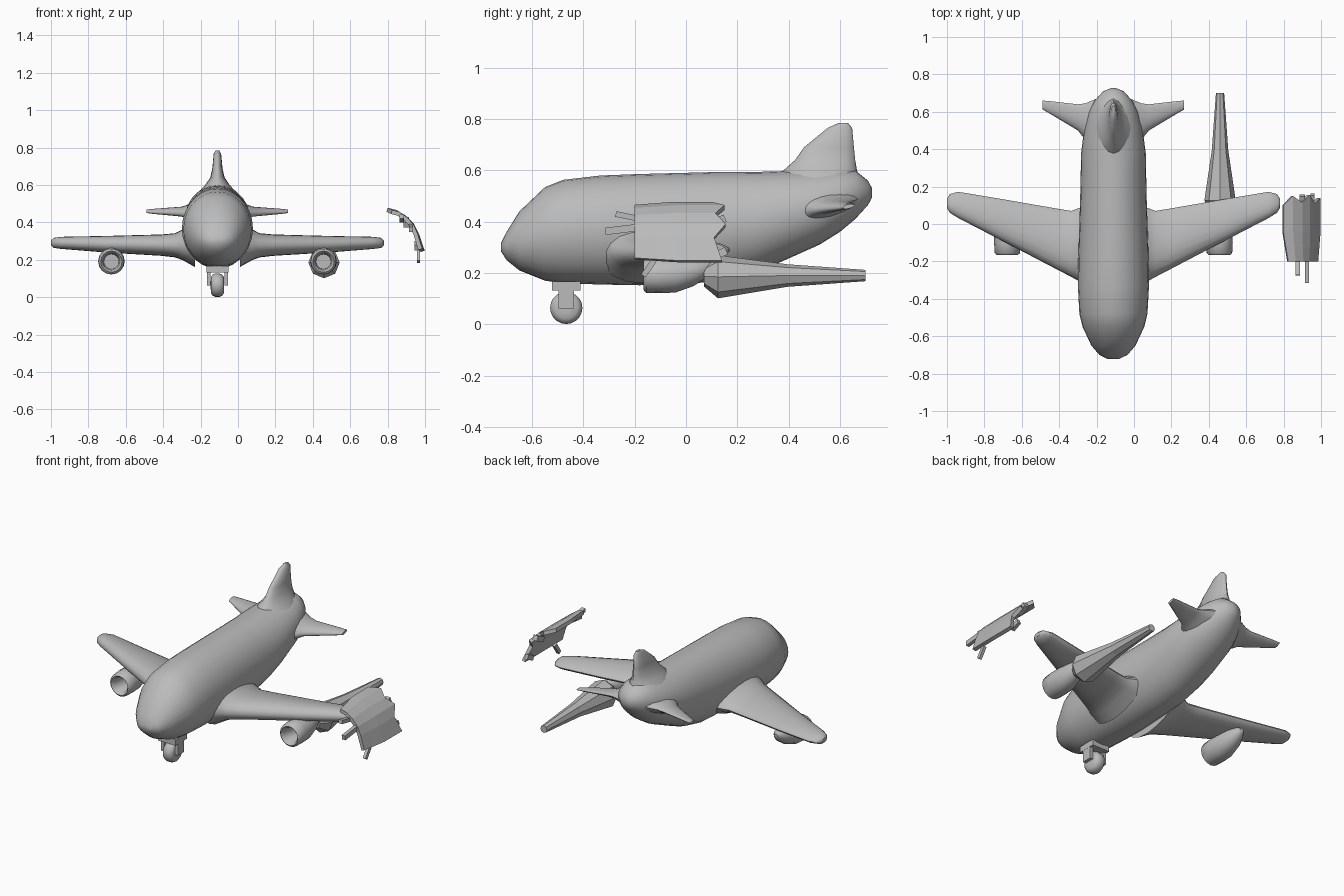
import bpy, bmesh, math
from mathutils import Vector

if "Cube" in bpy.data.objects:
    bpy.data.objects.remove(bpy.data.objects["Cube"])

grey = bpy.data.materials.new("plain_grey")
grey.use_nodes = True
grey.diffuse_color = (0.5, 0.5, 0.5, 1)
grey.node_tree.nodes["Principled BSDF"].inputs["Base Color"].default_value = (0.5, 0.5, 0.5, 1)
CX = -0.11  # aircraft centre line


def finish(name, bm, smooth=True):
    bmesh.ops.recalc_face_normals(bm, faces=bm.faces)
    mesh = bpy.data.meshes.new(name)
    bm.to_mesh(mesh)
    bm.free()
    mesh.materials.append(grey)
    ob = bpy.data.objects.new(name, mesh)
    bpy.context.collection.objects.link(ob)
    if smooth:
        bpy.ops.object.select_all(action='DESELECT')
        ob.select_set(True)
        bpy.context.view_layer.objects.active = ob
        bpy.ops.object.shade_smooth_by_angle(angle=math.radians(45))
    return ob


def loft(name, rings, smooth=True):
    """Skin a list of equal-sized closed rings and cap both ends."""
    bm = bmesh.new()
    rows = [[bm.verts.new(p) for p in ring] for ring in rings]
    n = len(rows[0])
    for a, b in zip(rows, rows[1:]):
        for i in range(n):
            j = (i + 1) % n
            bm.faces.new((a[i], a[j], b[j], b[i]))
    bm.faces.new(rows[0])
    bm.faces.new(rows[-1])
    return finish(name, bm, smooth)


def oval(n):
    return [(math.cos(math.tau * i / n), math.sin(math.tau * i / n)) for i in range(n)]


def tube(name, x, stations, n, smooth=True):
    """Stations along y: (y, centre z, half width, half height)."""
    return loft(name, [[Vector((x + w * c, y, z + h * s)) for c, s in oval(n)]
                       for y, z, w, h in stations], smooth)


def box(name, centre, size, turn=0.0):
    """Box turned about the x axis."""
    bm = bmesh.new()
    bmesh.ops.create_cube(bm, size=1)
    bmesh.ops.scale(bm, vec=size, verts=bm.verts)
    ob = finish(name, bm, False)
    ob.location = centre
    ob.rotation_euler.x = turn
    return ob


# Fuselage: y, bottom, top, half width
body = [(-0.722, 0.285, 0.315, 0.03), (-0.70, 0.25, 0.36, 0.075), (-0.65, 0.21, 0.44, 0.118),
        (-0.55, 0.17, 0.535, 0.165), (-0.48, 0.16, 0.563, 0.182), (-0.335, 0.155, 0.58, 0.19),
        (-0.18, 0.152, 0.586, 0.188), (0.13, 0.165, 0.594, 0.178), (0.27, 0.20, 0.594, 0.175),
        (0.377, 0.246, 0.597, 0.173), (0.52, 0.31, 0.60, 0.155), (0.60, 0.36, 0.605, 0.132),
        (0.66, 0.41, 0.60, 0.10), (0.71, 0.465, 0.56, 0.055), (0.726, 0.495, 0.53, 0.015)]
tube("fuselage", CX, [(y, (a + b) / 2, w, (b - a) / 2) for y, a, b, w in body], 28)


def foil(name, side, sections, tilt):
    """Sections outward: (distance, leading y, trailing y, centre z, thickness)."""
    rings = []
    for d, y0, y1, z, t in sections:
        mid, half = (y0 + y1) / 2, (y1 - y0) / 2
        rings.append([Vector((CX + side * d, mid + half * c,
                              z + tilt * half * c + t / 2 * s * (1 - 0.3 * c)))
                      for c, s in oval(18)])
    loft(name, rings)


# Wings and tailplanes flare where they meet the body
wing = [(0.12, -0.34, 0.10, 0.285, 0.24), (0.185, -0.305, 0.085, 0.28, 0.16),
        (0.225, -0.283, 0.07, 0.277, 0.125), (0.30, -0.244, 0.082, 0.278, 0.11),
        (0.60, -0.087, 0.134, 0.283, 0.085), (0.83, 0.032, 0.172, 0.29, 0.063),
        (0.875, 0.06, 0.16, 0.29, 0.052), (0.89, 0.085, 0.135, 0.29, 0.025)]
tail = [(0.09, 0.40, 0.67, 0.46, 0.13), (0.15, 0.45, 0.645, 0.46, 0.075),
        (0.19, 0.50, 0.64, 0.46, 0.045), (0.34, 0.59, 0.657, 0.46, 0.024),
        (0.378, 0.612, 0.66, 0.46, 0.016)]
engine = [(-0.06, 0.19, 0.04), (-0.15, 0.19, 0.045), (-0.165, 0.19, 0.057),
          (-0.155, 0.19, 0.068), (-0.10, 0.192, 0.071), (-0.04, 0.194, 0.07),
          (0.03, 0.205, 0.056), (0.08, 0.218, 0.036), (0.11, 0.228, 0.012)]
for side, label in ((1, "left"), (-1, "right")):
    foil(label + "_wing", side, wing, 0)
    foil(label + "_tailplane", side, tail, 0.2)
    tube(label + "_engine", CX + side * 0.567, [(y, z, r, r) for y, z, r in engine], 16)

# Upright fin: z, front y, rear y, half thickness
fin = [(0.53, 0.33, 0.69, 0.13), (0.60, 0.38, 0.667, 0.065), (0.64, 0.425, 0.66, 0.038),
       (0.69, 0.46, 0.655, 0.027), (0.766, 0.553, 0.648, 0.02), (0.785, 0.595, 0.632, 0.009)]
loft("tail_fin", [[Vector((CX + t * s, (a + b) / 2 + (b - a) / 2 * c, z)) for c, s in oval(16)]
                  for z, a, b, t in fin])

# Nose gear: rounded wheel in a fork
GY, GZ, R = -0.467, 0.064, 0.063
tyre = [(-0.036, 0.3), (-0.034, 0.7), (-0.025, 0.9), (-0.01, 1), (0.01, 1),
        (0.025, 0.9), (0.034, 0.7), (0.036, 0.3)]
loft("nose_wheel", [[Vector((CX + x, GY + R * k * c, GZ + R * k * s)) for c, s in oval(20)]
                    for x, k in tyre])
box("gear_mount", (CX, GY, 0.15), (0.116, 0.112, 0.035))
for side, label in ((1, "left"), (-1, "right")):
    box(label + "_gear_fork", (CX + side * 0.047, GY, 0.102), (0.02, 0.06, 0.08))

# Faceted exhaust plume behind the left engine
plume = [(0.07, 0.187, 0.04), (0.125, 0.185, 0.084), (0.395, 0.19, 0.044), (0.70, 0.19, 0.022)]
tube("exhaust_plume", 0.46, [(y, z, r, r) for y, z, r in plume], 8, False)

# Broken curved panel off the left wing tip, torn along its rear edge
arc = [(0.797, 0.467), (0.845, 0.455), (0.893, 0.425), (0.932, 0.385), (0.957, 0.335), (0.988, 0.245)]
torn = [0.10, 0.15, 0.115, 0.155, 0.11, 0.14]
bm = bmesh.new()
rows = []
for k in range(5):
    f = k / 4
    row = []
    for (x, z), end in zip(arc, torn):
        pinch = 0.80 + 0.20 * min(1, f * 2)
        row.append(bm.verts.new((0.92 + (x - 0.92) * pinch, -0.20 + f * (end + 0.20),
                                 0.35 + (z - 0.35) * (0.9 + 0.1 * min(1, f * 2)))))
    rows.append(row)
for a, b in zip(rows, rows[1:]):
    for i in range(len(arc) - 1):
        bm.faces.new((a[i], a[i + 1], b[i + 1], b[i]))
panel = finish("broken_panel", bm, False)
shell = panel.modifiers.new("thickness", 'SOLIDIFY')
shell.thickness = 0.022
shell.offset = 0

# Bent struts poking out of the panel
box("upper_strut", (0.875, -0.225, 0.42), (0.025, 0.10, 0.022), -0.2)
box("middle_strut", (0.925, -0.25, 0.37), (0.022, 0.13, 0.028), 0.12)
box("lower_strut", (0.965, -0.145, 0.22), (0.018, 0.022, 0.075), -0.6)
box("panel_rib", (0.90, 0.12, 0.40), (0.03, 0.07, 0.03), 0.4)
box("panel_rib_low", (0.955, 0.13, 0.275), (0.02, 0.06, 0.03), 0.4)
